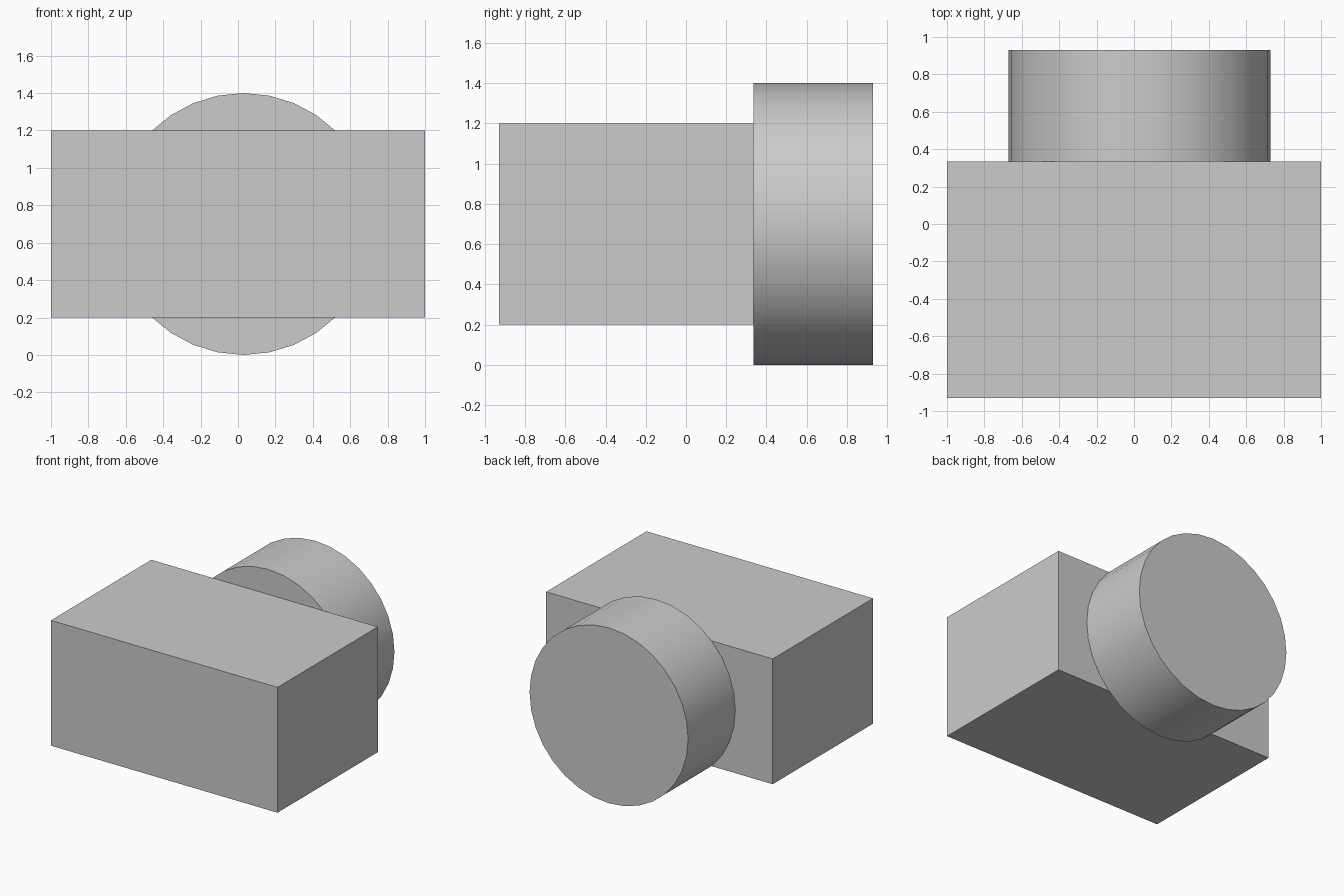
import bpy
import math

cube = bpy.data.objects.get("Cube")
if cube:
    bpy.data.objects.remove(cube, do_unlink=True)

# Single plain grey for the whole model
grey = bpy.data.materials.new("light_grey")
grey.use_nodes = True
colour = (0.6, 0.6, 0.6, 1)
grey.diffuse_color = colour
grey.node_tree.nodes["Principled BSDF"].inputs["Base Color"].default_value = colour

BODY_FRONT, BODY_BACK, DRUM_BACK = -0.93, 0.335, 0.93
MID_Z = 0.7


def finish(name):
    obj = bpy.context.object
    obj.name = name
    obj.data.materials.append(grey)
    bpy.ops.object.transform_apply(location=False, rotation=True, scale=True)
    return obj


# Box body
bpy.ops.mesh.primitive_cube_add(size=1, location=(0, (BODY_FRONT + BODY_BACK) / 2, MID_Z))
bpy.context.object.scale = (2, BODY_BACK - BODY_FRONT, 1)
finish("box_body")

# Round drum against the back face, slightly off centre
bpy.ops.mesh.primitive_cylinder_add(
    vertices=32, radius=0.7, depth=DRUM_BACK - BODY_BACK,
    location=(0.03, (BODY_BACK + DRUM_BACK) / 2, MID_Z),
    rotation=(math.pi / 2, 0, 0))
finish("back_drum")
bpy.ops.object.shade_smooth_by_angle(angle=math.radians(30))
